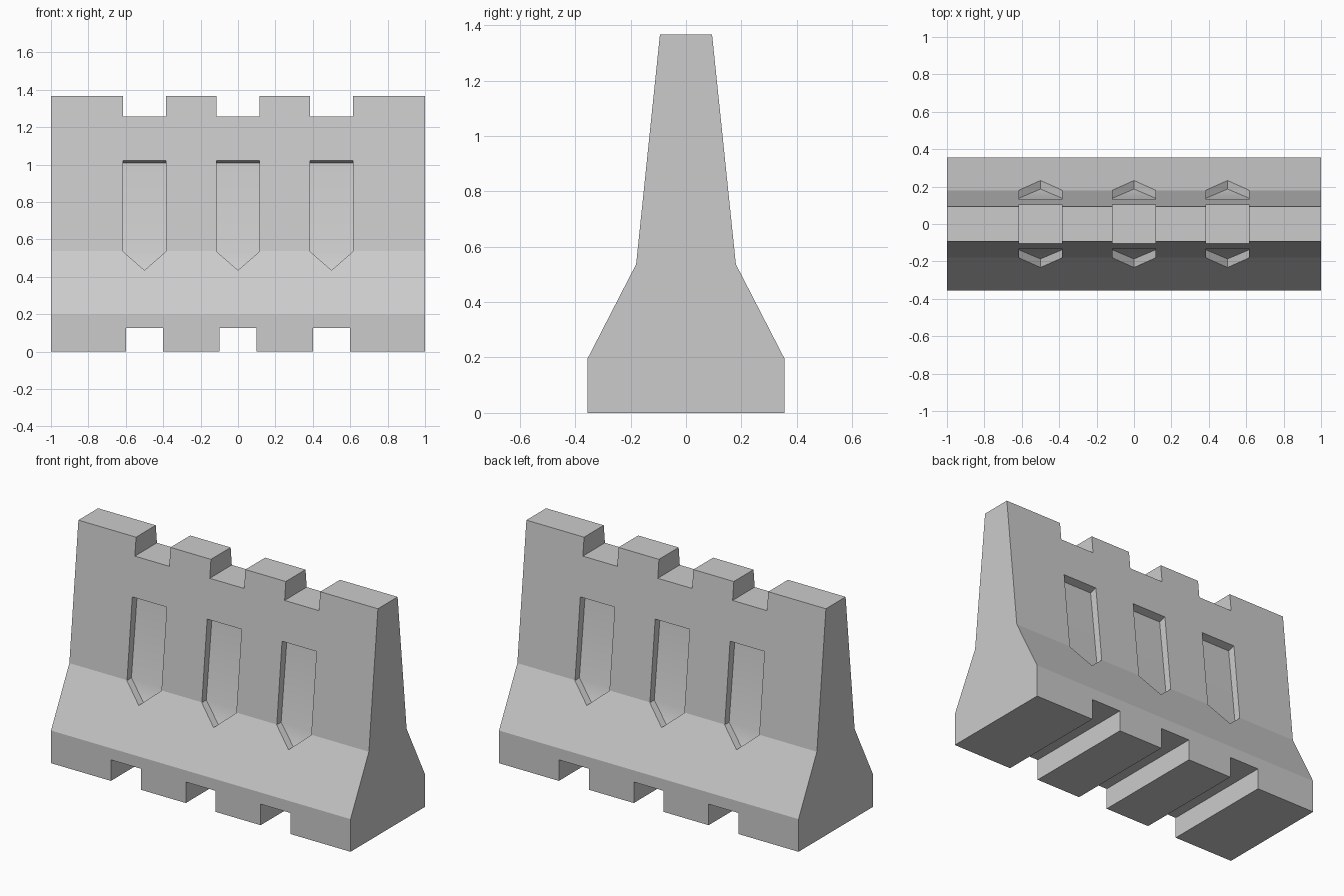
import bpy
import bmesh

if "Cube" in bpy.data.objects:
    bpy.data.objects.remove(bpy.data.objects["Cube"])


def make_object(name, bm):
    bmesh.ops.recalc_face_normals(bm, faces=bm.faces)
    mesh = bpy.data.meshes.new(name)
    bm.to_mesh(mesh)
    bm.free()
    obj = bpy.data.objects.new(name, mesh)
    bpy.context.collection.objects.link(obj)
    return obj


def loft(bm, ring_a, ring_b):
    """Side walls between two matching rings; returns both vertex rings."""
    a = [bm.verts.new(p) for p in ring_a]
    b = [bm.verts.new(p) for p in ring_b]
    n = len(a)
    for i in range(n):
        bm.faces.new((a[i], a[(i + 1) % n], b[(i + 1) % n], b[i]))
    return a, b


def add_box(bm, x, half, z0, z1):
    corners = [(x - half, z0), (x + half, z0), (x + half, z1), (x - half, z1)]
    a, b = loft(bm, [(u, -0.6, w) for u, w in corners],
                [(u, 0.6, w) for u, w in corners])
    bm.faces.new(a)
    bm.faces.new(b)


def add_pocket(bm, x, side):
    # inner ring follows the wall slope at a constant depth
    h = 0.115
    inner = [(-h, 0.084, 1.008), (h, 0.084, 1.008), (h, 0.138, 0.535),
             (0, 0.187, 0.435), (-h, 0.138, 0.535)]
    outer_z = [1.119, 1.119, 0.535, 0.435, 0.535]
    a, b = loft(bm, [(x + u, side * v, w) for u, v, w in inner],
                [(x + p[0], side * 0.5, z) for p, z in zip(inner, outer_z)])
    # softly bent pocket floor
    bm.faces.new((a[0], a[1], a[2], a[4])).smooth = True
    bm.faces.new((a[2], a[3], a[4])).smooth = True
    bm.faces.new(b)


# barrier body: mirrored wall profile extruded along x
half_profile = [(0.355, 0), (0.355, 0.197), (0.18, 0.537), (0.094, 1.367)]
profile = half_profile + [(-y, z) for y, z in reversed(half_profile)]
bm = bmesh.new()
a, b = loft(bm, [(-1, y, z) for y, z in profile], [(1, y, z) for y, z in profile])
bm.faces.new(a)
bm.faces.new(b)
barrier = make_object("barrier_body", bm)

# top notches, forklift slots and pointed pockets
bm = bmesh.new()
for x in (-0.5, 0, 0.5):
    add_box(bm, x, 0.115, 1.257, 1.6)
    add_box(bm, x, 0.1, -0.2, 0.127)
    for side in (-1, 1):
        add_pocket(bm, x, side)
cutter = make_object("recess_cutter", bm)
cutter.hide_render = True

cut = barrier.modifiers.new("recesses", 'BOOLEAN')
cut.operation = 'DIFFERENCE'
cut.solver = 'EXACT'
cut.object = cutter
bpy.context.view_layer.objects.active = barrier
barrier.select_set(True)
bpy.ops.object.modifier_apply(modifier=cut.name)
bpy.data.objects.remove(cutter)
